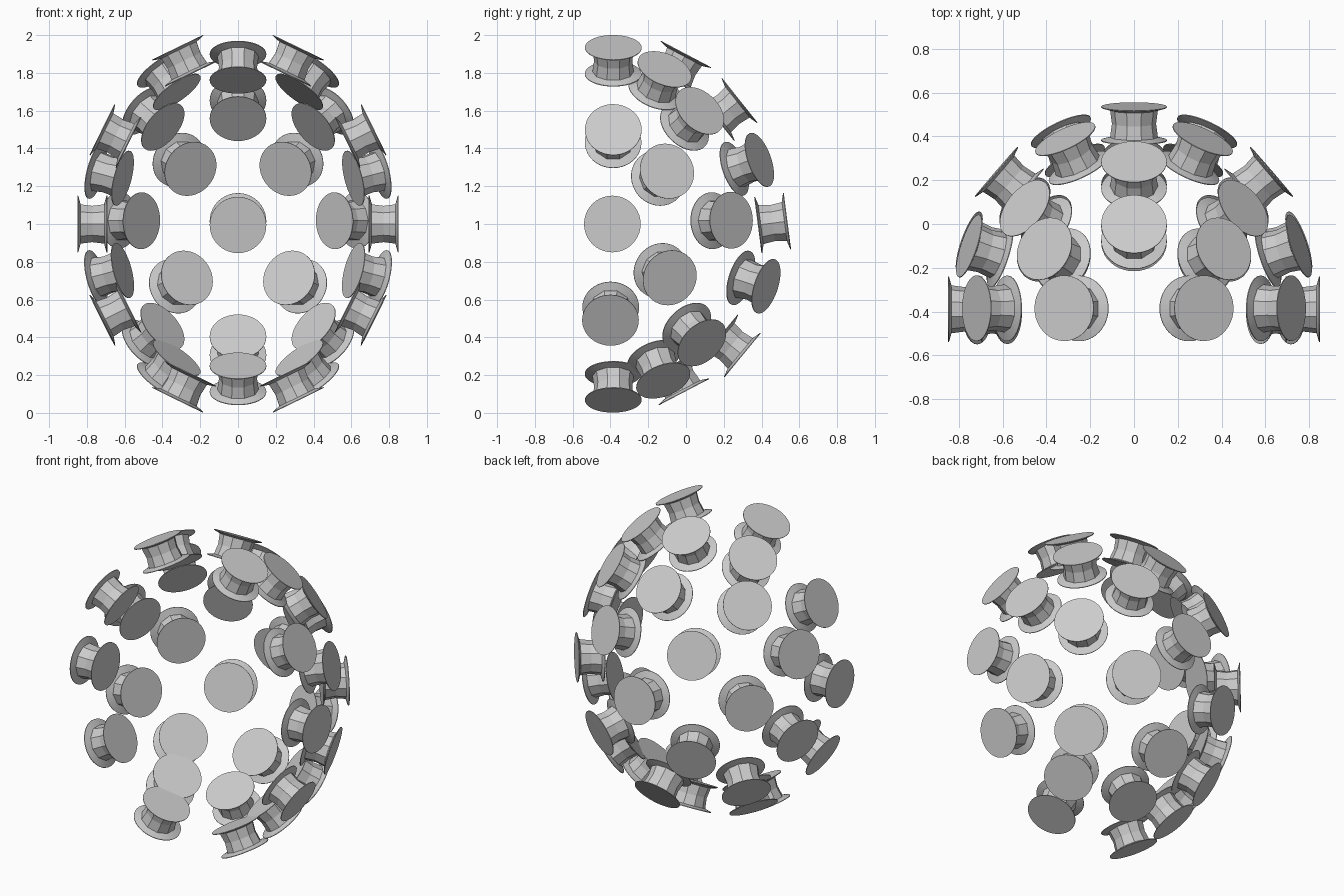
import bpy
import bmesh
import math
from mathutils import Vector

if "Cube" in bpy.data.objects:
    bpy.data.objects.remove(bpy.data.objects["Cube"], do_unlink=True)

# One plain grey for every spool
grey = bpy.data.materials.new("plain_grey")
grey.use_nodes = True
grey.diffuse_color = (0.6, 0.6, 0.6, 1)
grey.node_tree.nodes["Principled BSDF"].inputs["Base Color"].default_value = (0.6, 0.6, 0.6, 1)

LENGTH = 0.158
RIM = 0.15
CENTRE = Vector((0, -0.39, 1))
SHELL = Vector((0.74, 0.86, 1.05))   # squared radii of the egg-shaped shell


def lathe(bm, profile, sides):
    """Turn a closed (radius, height) outline around z, capped at both ends."""
    rings = []
    for r, h in profile:
        rings.append([bm.verts.new((r * math.cos(math.tau * i / sides),
                                    r * math.sin(math.tau * i / sides), h))
                      for i in range(sides)])
    for low, high in zip(rings, rings[1:]):
        for i in range(sides):
            j = (i + 1) % sides
            bm.faces.new((low[i], low[j], high[j], high[i]))
    bm.faces.new(rings[0][::-1])
    bm.faces.new(rings[-1])


# Spool: two thin coned flanges and a faceted, slightly waisted hub; outer face at z = 0
bm = bmesh.new()
lathe(bm, [(0.108, -0.016), (RIM, -0.004), (RIM, 0)], 40)
lathe(bm, [(RIM, -LENGTH), (RIM, 0.004 - LENGTH), (0.108, 0.016 - LENGTH)], 40)
lathe(bm, [(0.11, 0.012 - LENGTH), (0.101, -LENGTH / 2), (0.11, -0.012)], 10)
spool_mesh = bpy.data.meshes.new("spool")
bm.to_mesh(spool_mesh)
bm.free()
spool_mesh.materials.append(grey)


def add_spool(name, spot, normal=None):
    """Place a spool with its outer face at spot, pointing away from the shell."""
    spot = Vector(spot)
    if normal is None:
        normal = Vector(d / s for d, s in zip(spot - CENTRE, SHELL))
    obj = bpy.data.objects.new(name, spool_mesh)
    obj.rotation_mode = 'QUATERNION'
    obj.rotation_quaternion = Vector(normal).to_track_quat('Z', 'Y')
    obj.location = spot
    bpy.context.collection.objects.link(obj)


# Spools on the middle plane
add_spool("back_spool", (0, 0.537, 1.015), (0, 1, 0.13))
for name, y, z in [("top_spool", 0.0, 1.9), ("upper_back_spool", 0.285, 1.655),
                   ("lower_back_spool", 0.3, 0.305), ("bottom_spool", -0.01, 0.11)]:
    add_spool(name, (0, y, z))

# Spools mirrored left and right
PAIRS = {
    "front_middle": (0.85, -0.39, 1.0),
    "front_upper": (0.72, -0.385, 1.5),
    "front_lower": (0.72, -0.4, 0.49),
    "front_top": (0.32, -0.385, 1.935),
    "front_bottom": (0.32, -0.385, 0.067),
    "side_upper": (0.755, -0.1, 1.28),
    "side_lower": (0.755, -0.085, 0.715),
    "side_top": (0.41, -0.113, 1.82),
    "side_bottom": (0.41, -0.12, 0.17),
    "rear_upper": (0.5, 0.073, 1.6),
    "rear_middle": (0.63, 0.24, 1.02),
    "rear_lower": (0.5, 0.085, 0.37),
    "inner_upper": (0.315, 0.39, 1.34),
    "inner_lower": (0.335, 0.425, 0.67),
}
for name, (x, y, z) in PAIRS.items():
    for side, sign in (("left", 1), ("right", -1)):
        add_spool(f"{name}_spool_{side}", (sign * x, y, z))
